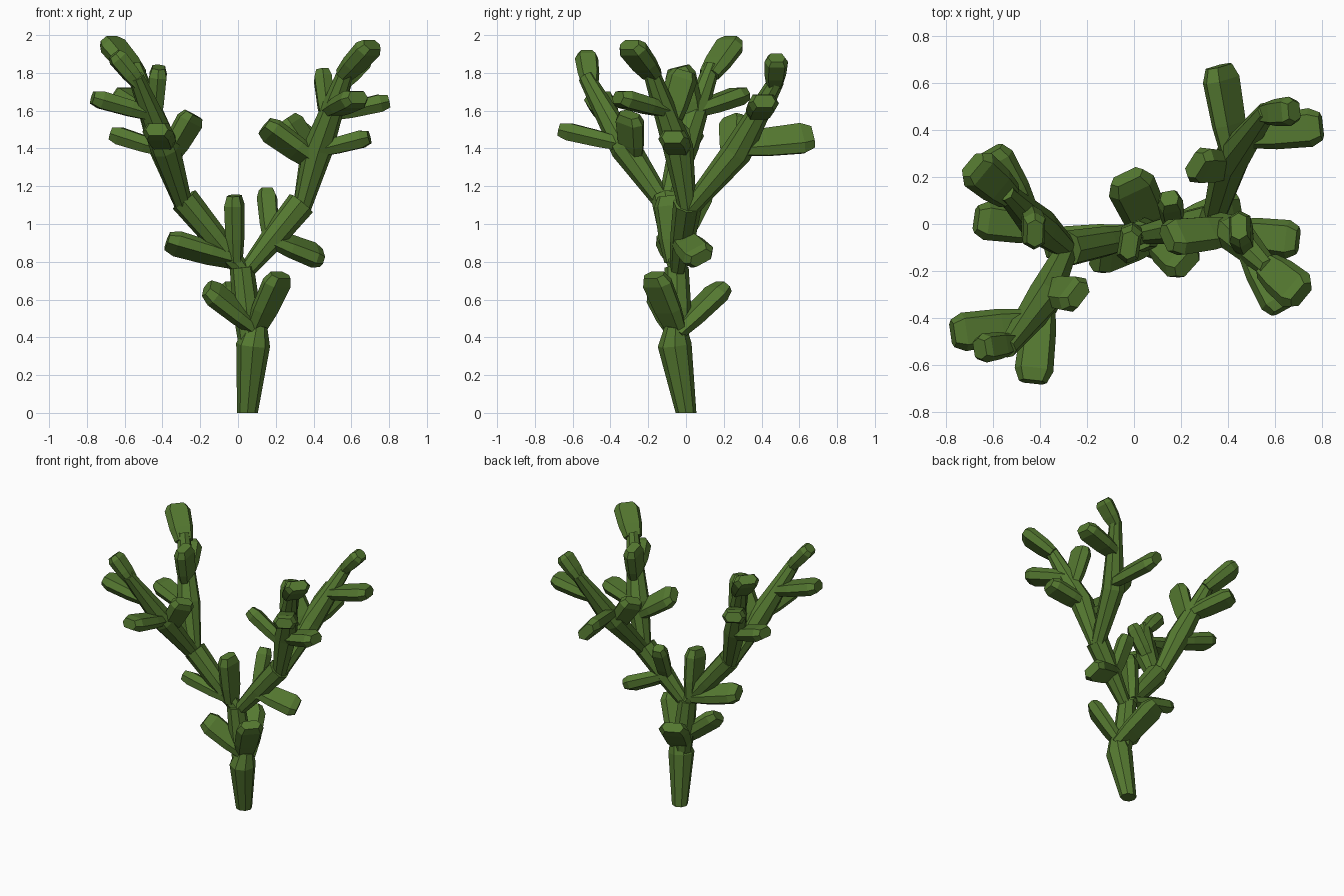
import bpy, bmesh, math
from mathutils import Vector, Matrix

if "Cube" in bpy.data.objects:
    bpy.data.objects.remove(bpy.data.objects["Cube"])

green = bpy.data.materials.new("cactus green")
green.diffuse_color = (0.09, 0.19, 0.03, 1)
green.use_nodes = True
green.node_tree.nodes["Principled BSDF"].inputs["Base Color"].default_value = green.diffuse_color


def loft(name, rings):
    """Closed flat-faced solid through equal-length rings of points."""
    bm = bmesh.new()
    vr = [[bm.verts.new(p) for p in r] for r in rings]
    n = len(vr[0])
    for a, b in zip(vr, vr[1:]):
        for i in range(n):
            bm.faces.new((a[i], a[(i + 1) % n], b[(i + 1) % n], b[i]))
    bm.faces.new(vr[0][::-1])
    bm.faces.new(vr[-1])
    bmesh.ops.recalc_face_normals(bm, faces=bm.faces)
    me = bpy.data.meshes.new(name)
    bm.to_mesh(me)
    bm.free()
    me.materials.append(green)
    bpy.context.collection.objects.link(bpy.data.objects.new(name, me))


def stem(name, points, radii):
    """Octagonal stem through the points; returns its centre line."""
    pts = [Vector(p) for p in points]
    rings = []
    for i, p in enumerate(pts):
        axis = (pts[min(i + 1, len(pts) - 1)] - pts[max(i - 1, 0)]).normalized()
        if p.z == 0:
            axis = Vector((0, 0, 1))
        v = axis.cross(Vector((1, 0, 0))).normalized()
        u = v.cross(axis)
        angs = [math.pi * k / 4 for k in range(8)]
        rings.append([p + (u * math.cos(t) + v * math.sin(t)) * radii[i] for t in angs])
    loft(name, rings)
    return pts


def at_height(path, z):
    for a, b in zip(path, path[1:]):
        if z <= b.z or b is path[-1]:
            return a.lerp(b, (z - a.z) / (b.z - a.z))


def pad(name, path, height, tip, width=0.165, roll=0):
    """Flattened six-sided pad growing from a stem, broad side level."""
    base, tip = at_height(path, height), Vector(tip)
    axis = (tip - base).normalized()
    u = Vector((0, 0, 1)).cross(axis).normalized()
    u = Matrix.Rotation(math.radians(roll), 3, axis) @ u
    v = axis.cross(u)
    w, t = width / 2, 0.046
    outline = ((1, 0), (.68, 1), (-.68, 1), (-1, 0), (-.68, -1), (.68, -1))
    loft(name, [[base.lerp(tip, f) + (u * w * a + v * t * b) * s for a, b in outline]
                for f, s in ((0, 0.72), (0.35, 0.92), (0.85, 1), (1, 0.72))])


# Trunk and its pads
lower = stem("lower_trunk", [(.05, 0, 0), (.08, -.06, .36), (.10, -.055, .46)], (.055, .09, .057))
stem("upper_trunk", [(.06, -.05, .38), (.045, -.045, .55), (.02, -.05, .77)], (.06, .073, .064))
pad("trunk_pad_left", lower, .45, (-.165, -.15, .66), .17, -40)
pad("trunk_pad_right", lower, .45, (.225, -.17, .73), .19)
pad("trunk_pad_back", lower, .42, (-.03, .20, .67), .21)

# Main fork and its pads
hubs = [Vector((-.285, -.105, 1.13)), Vector((.335, .01, 1.11))]
root = Vector((.035, -.045, .74))
forks = [stem(f"{side}_fork", [root, root.lerp(hub, .5), hub], (.042, .066, .078))
         for side, hub in zip(("left", "right"), hubs)]
pad("fork_pad_left", forks[0], .81, (-.375, -.09, .91), .17, 30)
pad("fork_pad_right", forks[1], .92, (.44, .08, .82), .18, 30)
pad("fork_pad_middle", forks[0], .80, (-.02, -.09, 1.15), .17, 90)
pad("fork_pad_back", forks[1], .91, (.15, .11, 1.18), .11)

# Two crowns: the right one is the left one turned half way round
for side, hub in zip(("left", "right"), hubs):
    def place(x, y, z, flip=(side == "right")):
        return Vector((.025 - x, -.05 - y, z - .02)) if flip else Vector((x, y, z))

    low = hub - Vector((0, 0, .04))
    radii = (.047, .08, .042)
    outer = stem(f"{side}_outer_branch", [low, place(-.385, -.32, 1.40), place(-.54, -.53, 1.78)], radii)
    inner = stem(f"{side}_inner_branch", [low, place(-.40, -.01, 1.42), place(-.55, .14, 1.84)], radii)

    pad(f"{side}_outer_tip", outer, 1.74, place(-.655, -.53, 1.9), .125)
    pad(f"{side}_outer_side_pad", outer, 1.58, place(-.77, -.465, 1.67))
    pad(f"{side}_outer_upright_pad", outer, 1.35, place(-.235, -.30, 1.58), .175, -35)
    pad(f"{side}_inner_tip", inner, 1.79, place(-.685, .25, 1.97), .18)
    pad(f"{side}_inner_side_pad", inner, 1.39, place(-.67, .02, 1.48))
    pad(f"{side}_inner_cross_pad", inner, 1.60, place(-.61, .31, 1.69))
    pad(f"{side}_inner_upright_pad", inner, 1.54, place(-.42, -.04, 1.83), .165, 72)

    # Pads that differ between the crowns
    if side == "left":
        pad("left_low_pad", outer, 1.42, (-.43, -.67, 1.50))
    else:
        pad("right_low_pad", outer, 1.42, (.36, .67, 1.46), .2, 50)
        pad("right_inward_pad", inner, 1.33, (.14, -.06, 1.52), .18, 30)
